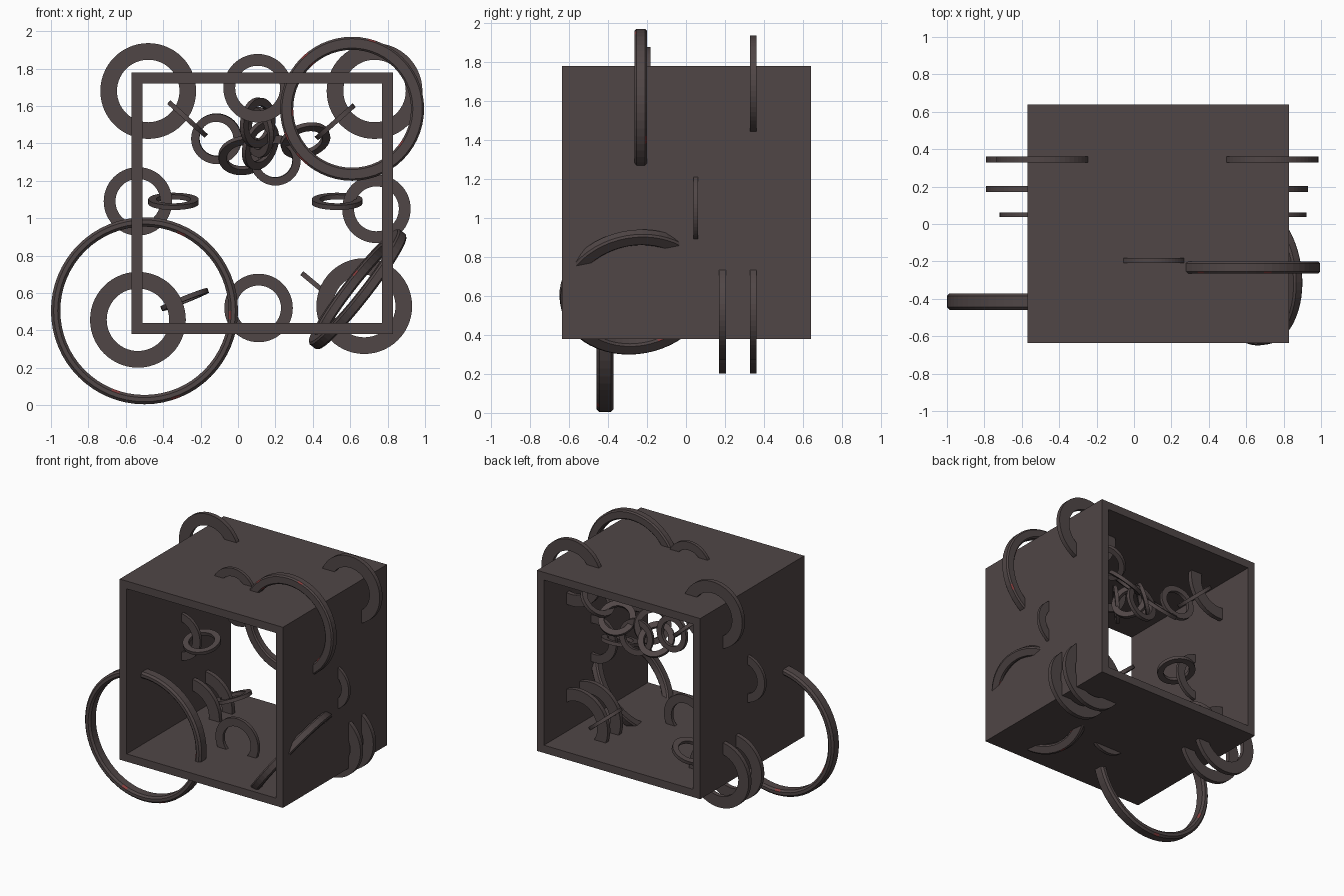
import bpy, bmesh, math, random
from mathutils import Vector

if "Cube" in bpy.data.objects:
    bpy.data.objects.remove(bpy.data.objects["Cube"])

random.seed(4)


def material(name, rgb):
    m = bpy.data.materials.new(name)
    m.diffuse_color = (*rgb, 1)
    m.use_nodes = True
    m.node_tree.nodes["Principled BSDF"].inputs["Base Color"].default_value = m.diffuse_color
    return m


IRON = material("dark iron", (0.08, 0.061, 0.061))
RUST = material("red rust", (0.25, 0.05, 0.05))


def finish(name, bm, mats):
    bmesh.ops.recalc_face_normals(bm, faces=bm.faces)
    me = bpy.data.meshes.new(name)
    bm.to_mesh(me)
    bm.free()
    for m in mats:
        me.materials.append(m)
    ob = bpy.data.objects.new(name, me)
    bpy.context.collection.objects.link(ob)
    return ob


def ring(name, centre, outer, inner, thick, normal=(0, 1, 0), chamfer=0.0, segs=56):
    """Flat ring around a normal, optionally with chamfered, rust-flecked edges."""
    h, c = thick / 2, chamfer
    if c:
        prof = [(inner, -h + c), (inner + c, -h), (outer - c, -h), (outer, -h + c),
                (outer, h - c), (outer - c, h), (inner + c, h), (inner, h - c)]
    else:
        prof = [(inner, -h), (outer, -h), (outer, h), (inner, h)]
    bm = bmesh.new()
    loops = []
    for i in range(segs):
        a = 2 * math.pi * i / segs
        loops.append([bm.verts.new((r * math.cos(a), r * math.sin(a), z)) for r, z in prof])
    n = len(prof)
    for i in range(segs):
        p, q = loops[i], loops[(i + 1) % segs]
        for k in range(n):
            f = bm.faces.new((p[k], q[k], q[(k + 1) % n], p[(k + 1) % n]))
            # occasional rust fleck on the narrow chamfer faces
            if c and k % 2 == 0 and random.random() < 0.04:
                f.material_index = 1
    ob = finish(name, bm, [IRON, RUST])
    ob.location = centre
    ob.rotation_euler = Vector(normal).to_track_quat('Z', 'Y').to_euler()
    return ob


# Open square tube
X0, X1, Y0, Y1, Z0, Z1, W = -0.57, 0.83, -0.635, 0.64, 0.38, 1.78, 0.06
bm = bmesh.new()


def rect(y, d):
    return [bm.verts.new(p) for p in ((X0 + d, y, Z0 + d), (X1 - d, y, Z0 + d),
                                      (X1 - d, y, Z1 - d), (X0 + d, y, Z1 - d))]


sections = [rect(Y0, 0), rect(Y1, 0), rect(Y1, W), rect(Y0, W)]
for s in range(4):
    p, q = sections[s], sections[(s + 1) % 4]
    for k in range(4):
        bm.faces.new((p[k], p[(k + 1) % 4], q[(k + 1) % 4], q[k]))
finish("square_tube_body", bm, [IRON])

# Large hoops
ring("large_hoop", (-0.5, -0.415, 0.505), 0.5, 0.45, 0.088, chamfer=0.014, segs=64)
ring("upper_hoop", (0.61, -0.232, 1.585 - 0.03 + 0.03), 0.385, 0.315, 0.064, chamfer=0.01)
ring("tilted_hoop", (0.64, -0.26, 0.62), 0.39, 0.32, 0.06, (0.78, 0.12, -0.61), chamfer=0.01)

# Medium rings through the corners of the tube
for name, x, y, z in (("upper_left_ring", -0.48, 0.345, 1.68),
                      ("upper_right_ring", 0.73, 0.345, 1.68),
                      ("lower_left_ring_back", -0.535, 0.345, 0.457),
                      ("lower_left_ring_front", -0.535, 0.187, 0.457),
                      ("lower_right_ring_back", 0.675, 0.345, 0.53),
                      ("lower_right_ring_front", 0.675, 0.187, 0.53)):
    ring(name, (x, y, z), 0.256, 0.167, 0.034)

# Small rings through the middle of each wall
for name, x, y, z in (("left_wall_ring", -0.535, 0.05, 1.09),
                      ("right_wall_ring", 0.74, 0.05, 1.05),
                      ("top_wall_ring", 0.105, -0.195, 1.695),
                      ("bottom_wall_ring", 0.11, -0.16, 0.52)):
    ring(name, (x, y, z), 0.183, 0.12, 0.025)

# Chain links: centre and normal
links = [
    ((-0.27, 0.34, 1.53), (0.67, 0, 0.74)),
    ((-0.115, 0.33, 1.425), (0.1, 1, 0.1)),
    ((0.03, 0.32, 1.335), (0.1, -0.7, -0.7)),
    ((0.2, 0.32, 1.31), (-0.1, 1, 0.1)),
    ((0.36, 0.33, 1.415), (0.24, -0.6, -0.75)),
    ((0.52, 0.34, 1.515), (-0.66, 0, 0.75)),
    # links running back from the top ring to the chain
    ((0.105, -0.07, 1.51), (0.75, -0.6, -0.1)),
    ((0.11, 0.09, 1.46), (0.85, 0.5, 0.1)),
    ((0.12, 0.24, 1.39), (0.75, -0.6, -0.3)),
    # loose links on the side rings
    ((-0.345, 0.05, 1.09), (0, -0.25, 0.97)),
    ((0.53, 0.05, 1.09), (0, -0.25, 0.97)),
    ((-0.285, 0.35, 0.565), (-0.37, 0.05, 0.93)),
    ((0.445, 0.35, 0.62), (0.64, 0, 0.77)),
]
for i, (c, n) in enumerate(links):
    ring(f"chain_link_{i + 1}", c, 0.135, 0.092, 0.026, n, segs=40)
